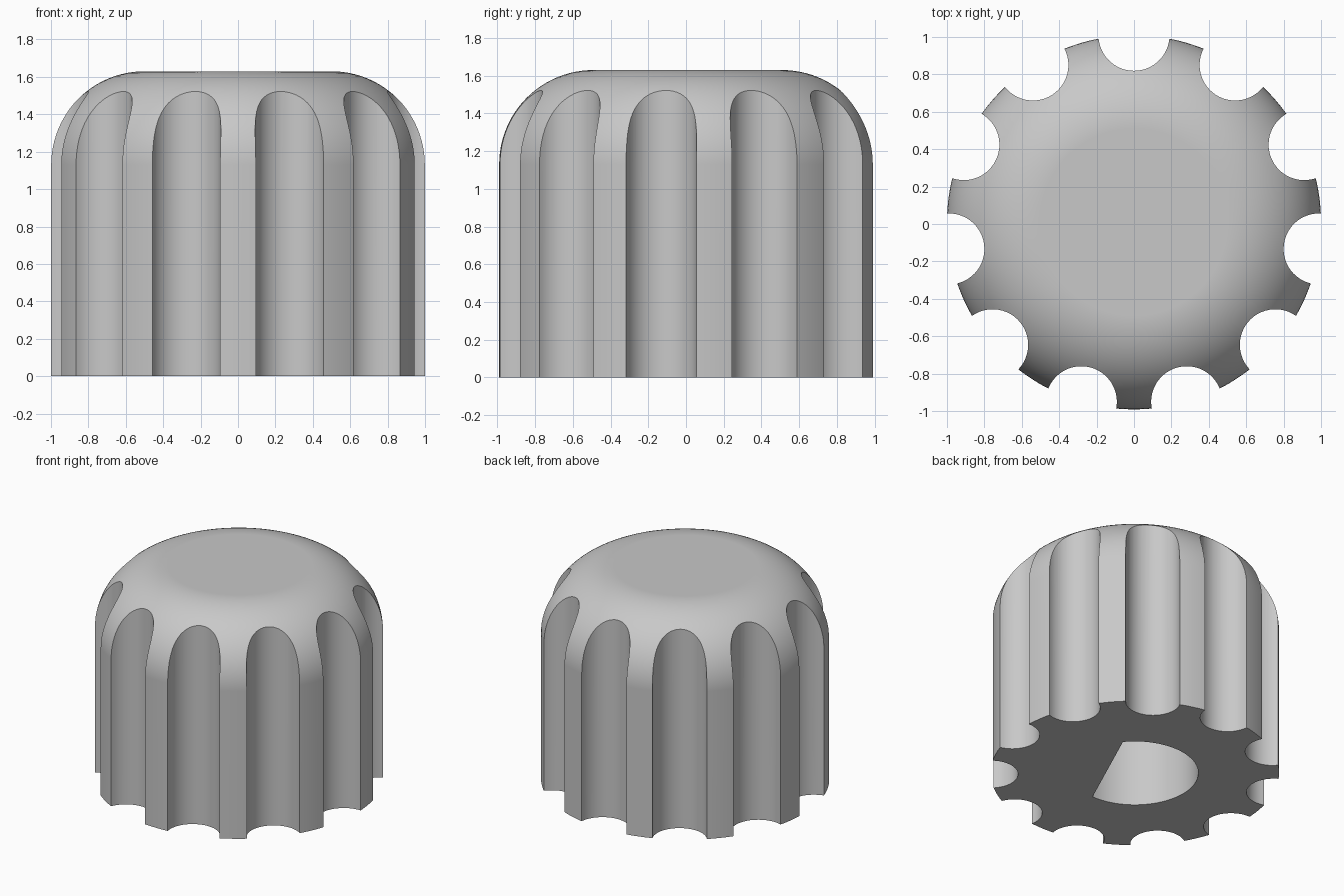
import bpy
import bmesh
from math import sin, cos, pi, radians, acos
from mathutils import Vector

FLUTES = 11
RADIUS, HEIGHT, FILLET = 1.0, 1.63, 0.5
CENTRE = Vector((0, 0.009, 0))
STEP = 2 * pi / FLUTES

cube = bpy.data.objects.get("Cube")
if cube:
    bpy.data.objects.remove(cube, do_unlink=True)


def arc(radius, start, end, count, cx=0, cy=0):
    """Evenly spaced points on an arc, without the end point."""
    return [(cx + radius * cos(start + (end - start) * i / count),
             cy + radius * sin(start + (end - start) * i / count))
            for i in range(count)]


def loft(bm, sections):
    """Skin a stack of (outline, z) sections and cap both ends."""
    rings = [[bm.verts.new((x, y, z)) for x, y in outline] for outline, z in sections]
    for low, high in zip(rings, rings[1:]):
        for i in range(len(low)):
            j = (i + 1) % len(low)
            bm.faces.new((low[i], low[j], high[j], high[i]))
    bm.faces.new(rings[0][::-1])
    bm.faces.new(rings[-1])


def make_object(name, bm):
    bmesh.ops.recalc_face_normals(bm, faces=bm.faces)
    mesh = bpy.data.meshes.new(name)
    bm.to_mesh(mesh)
    bm.free()
    obj = bpy.data.objects.new(name, mesh)
    obj.location = CENTRE
    bpy.context.collection.objects.link(obj)
    return obj


# Material
grey = bpy.data.materials.new("plain grey")
grey.use_nodes = True
colour = (0.58, 0.58, 0.58, 1)
grey.diffuse_color = colour
grey.node_tree.nodes["Principled BSDF"].inputs["Base Color"].default_value = colour

# Knob body: straight cylinder with a rounded top edge
bm = bmesh.new()
sections = [(arc(RADIUS, 0, 2 * pi, 176), 0)]
for i in range(25):
    a = pi / 2 * i / 24
    r = RADIUS - FILLET + FILLET * cos(a)
    sections.append((arc(r, 0, 2 * pi, 176), HEIGHT - FILLET + FILLET * sin(a)))
loft(bm, sections)
knob = make_object("knob", bm)
knob.data.materials.append(grey)

# Cutter: round grip flutes, one facing straight back
bm = bmesh.new()
for k in range(FLUTES):
    a = pi / 2 + k * STEP
    outline = arc(0.19, a, a + 2 * pi, 56, RADIUS * cos(a), RADIUS * sin(a))
    loft(bm, [(outline, -0.2), (outline, HEIGHT + 0.2)])

# Cutter: D-shaped shaft socket, its flat lined up with a rib
flat_angle = -pi / 2 + 2 * STEP
half = acos(0.195 / 0.44)
outline = arc(0.44, flat_angle + half, flat_angle + 2 * pi - half, 48)
outline += arc(0.44, flat_angle - half, flat_angle, 1)
loft(bm, [(outline, -0.2), (outline, 1.1)])
cutter = make_object("flute_and_socket_cutter", bm)
cutter.hide_render = True

# Cut, then shade smoothly with crisp rims
bpy.context.view_layer.objects.active = knob
for obj in bpy.context.selected_objects:
    obj.select_set(False)
knob.select_set(True)
cut = knob.modifiers.new("cut", "BOOLEAN")
cut.operation = "DIFFERENCE"
cut.solver = "EXACT"
cut.object = cutter
bpy.ops.object.modifier_apply(modifier=cut.name)
bpy.data.objects.remove(cutter, do_unlink=True)
bpy.ops.object.shade_smooth_by_angle(angle=radians(25))
weighted = knob.modifiers.new("weighted_normals", "WEIGHTED_NORMAL")
weighted.keep_sharp = True
